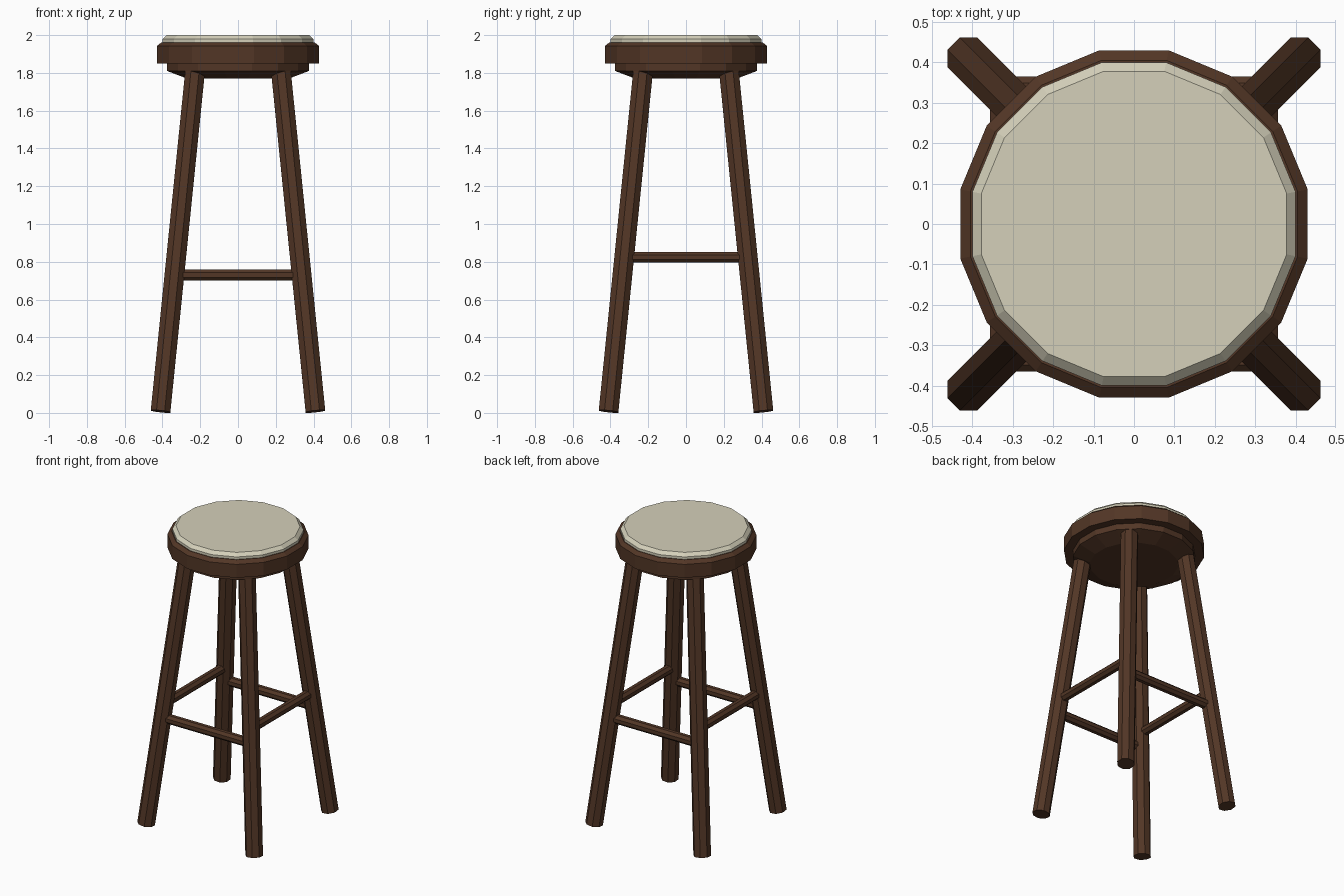
import bpy, math
from mathutils import Vector, Matrix

if "Cube" in bpy.data.objects:
    bpy.data.objects.remove(bpy.data.objects["Cube"])


def material(name, rgb):
    m = bpy.data.materials.new(name)
    m.diffuse_color = (*rgb, 1)
    m.use_nodes = True
    m.node_tree.nodes["Principled BSDF"].inputs["Base Color"].default_value = m.diffuse_color
    return m


WOOD = material("dark wood", (0.085, 0.037, 0.019))
CREAM = material("cream fabric", (0.66, 0.63, 0.49))


def add_object(name, verts, faces, mat):
    me = bpy.data.meshes.new(name)
    me.from_pydata(verts, [], faces)
    me.materials.append(mat)
    ob = bpy.data.objects.new(name, me)
    bpy.context.collection.objects.link(ob)
    return ob


def ring_solid(name, rings, n, mat, matrix=Matrix()):
    """Closed n-sided solid from (apothem, z) rings, flats facing the axes."""
    verts, faces = [], []
    for a, z in rings:
        r = a / math.cos(math.pi / n)
        for i in range(n):
            t = math.tau * (i + 0.5) / n
            verts.append(matrix @ Vector((r * math.cos(t), r * math.sin(t), z)))
    for k in range(len(rings) - 1):
        for i in range(n):
            j = (i + 1) % n
            faces.append((k * n + i, k * n + j, (k + 1) * n + j, (k + 1) * n + i))
    faces.append(tuple(reversed(range(n))))
    faces.append(tuple(range((len(rings) - 1) * n, len(rings) * n)))
    return add_object(name, verts, faces, mat)


def bar(name, p, q, apothem, mat):
    """Octagonal bar between two points, square-cut ends."""
    p, q = Vector(p), Vector(q)
    d = q - p
    rot = Vector((0, 0, 1)).rotation_difference(d).to_matrix().to_4x4()
    return ring_solid(name, [(apothem, 0), (apothem, d.length)], 8, mat,
                      Matrix.Translation(p) @ rot)


# Seat: cushion, wooden rim and tapered underside
ring_solid("cushion", [(0.40, 1.94), (0.40, 1.979), (0.378, 2.0)], 16, CREAM)
ring_solid("seat_rim", [(0.43, 1.85), (0.43, 1.942), (0.405, 1.962)], 16, WOOD)
ring_solid("seat_underside", [(0.27, 1.77), (0.375, 1.81), (0.375, 1.86)], 16, WOOD)

# Splayed legs
FOOT, TOP, Z0, Z1 = 0.41, 0.224, 0.008, 1.84


def leg_offset(z):
    return FOOT + (TOP - FOOT) * (z - Z0) / (Z1 - Z0)


for sy, fb in ((-1, "front"), (1, "back")):
    for sx, lr in ((-1, "left"), (1, "right")):
        bar(f"{fb}_{lr}_leg", (sx * FOOT, sy * FOOT, Z0),
            (sx * TOP, sy * TOP, Z1), 0.052, WOOD)

# Rungs: front and back pair lower, side pair higher
for s, fb, lr in ((-1, "front", "left"), (1, "back", "right")):
    o = leg_offset(0.73)
    bar(f"{fb}_rung", (-o, s * o, 0.73), (o, s * o, 0.73), 0.029, WOOD)
    o = leg_offset(0.824)
    bar(f"{lr}_rung", (s * o, -o, 0.824), (s * o, o, 0.824), 0.029, WOOD)
